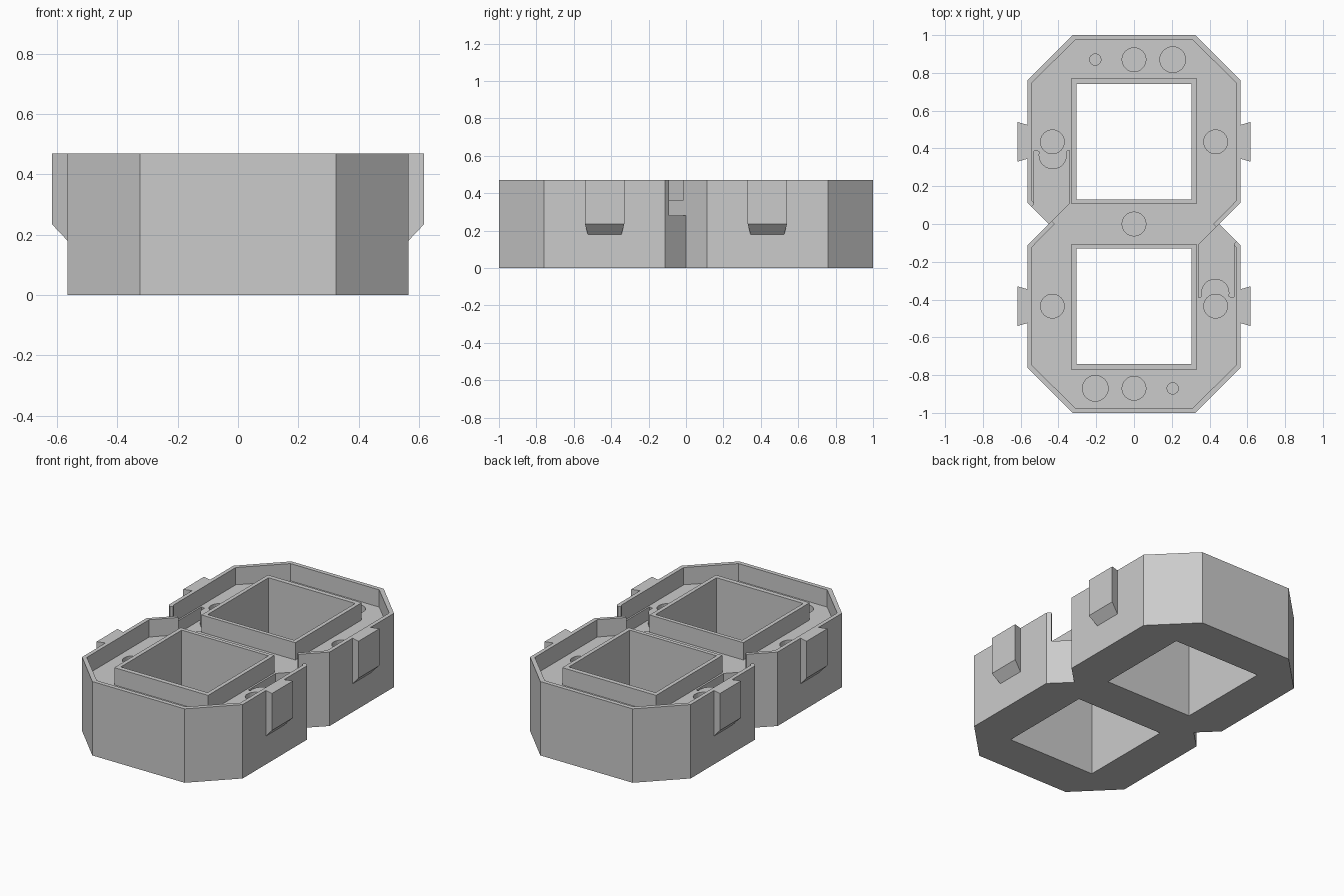
import bpy, bmesh
from math import cos, sin, radians

if "Cube" in bpy.data.objects:
    bpy.data.objects.remove(bpy.data.objects["Cube"], do_unlink=True)

TOP, FLOOR, RECESS, HOLE = 0.47, 0.36, 0.28, 0.12

grey = bpy.data.materials.new("plain grey")
grey.use_nodes = True
colour = (0.6, 0.6, 0.6, 1)
grey.diffuse_color = colour
grey.node_tree.nodes["Principled BSDF"].inputs["Base Color"].default_value = colour


def finish(bm, name):
    bmesh.ops.recalc_face_normals(bm, faces=bm.faces)
    mesh = bpy.data.meshes.new(name)
    bm.to_mesh(mesh)
    bm.free()
    mesh.materials.append(grey)
    ob = bpy.data.objects.new(name, mesh)
    bpy.context.collection.objects.link(ob)
    return ob


def prisms(name, outlines, z0, z1):
    """Upright prisms over a list of outlines, joined in one object."""
    bm = bmesh.new()
    for outline in outlines:
        face = bm.faces.new([bm.verts.new((x, y, z0)) for x, y in outline])
        new = bmesh.ops.extrude_face_region(bm, geom=[face])["geom"]
        verts = [v for v in new if isinstance(v, bmesh.types.BMVert)]
        bmesh.ops.translate(bm, verts=verts, vec=(0, 0, z1 - z0))
    return finish(bm, name)


def turned(outline):
    return [(-x, -y) for x, y in outline]


def eight(quarter):
    """Full outline from the points of the +x +y quarter, waist to end."""
    left = [(-x, y) for x, y in reversed(quarter)]
    half = quarter + left
    return half + turned(half)[1:-1]


def rect(x, y0, y1):
    return [(-x, y0), (x, y0), (x, y1), (-x, y1)]


def circle(x, y, r, n=32):
    return [(x + r * cos(radians(360 * i / n)), y + r * sin(radians(360 * i / n)))
            for i in range(n)]


def boolean(target, tool, operation):
    tool.hide_render = True
    mod = target.modifiers.new(tool.name, "BOOLEAN")
    mod.operation, mod.object, mod.solver = operation, tool, "EXACT"
    bpy.context.view_layer.objects.active = target
    bpy.ops.object.modifier_apply(modifier=mod.name)
    bpy.data.objects.remove(tool, do_unlink=True)


# Body: chamfered figure-eight tray
body = prisms("tray_body", [eight([(.45, 0), (.565, .113), (.565, .76), (.325, 1)])], 0, TOP)
channel = eight([(.42, 0), (.54, .122), (.54, .748), (.312, .973)])
boolean(body, prisms("channel", [channel], FLOOR, 1), "DIFFERENCE")

# Two square wells with raised rims
rim, well = rect(.33, .105, .772), rect(.305, .13, .742)
boolean(body, prisms("rims", [rim, turned(rim)], .2, TOP), "UNION")
boolean(body, prisms("wells", [well, turned(well)], -.1, 1), "DIFFERENCE")

# Sunken cable recesses that open through the waist, round a half-disc ledge
ledge = [(.43 + .075 * cos(radians(a)), -.365 + .075 * sin(radians(a)))
         for a in range(195, -16, -15)]
recess = ([(.342, -.388)] + ledge +
          [(.53, -.388), (.53, -.105), (.6, -.035), (.452, 0), (.342, -.11)])
boolean(body, prisms("recesses", [recess, turned(recess)], RECESS, 1), "DIFFERENCE")

# Round sockets in the floor
sockets = [circle(0, 0, .063)]
for x, y, r in [(-.205, .87, .03), (0, .87, .063), (.205, .87, .068),
                (.432, .435, .063), (-.432, .435, .063)]:
    sockets += [circle(x, y, r), circle(-x, -y, r)]
boolean(body, prisms("sockets", sockets, HOLE, 1), "DIFFERENCE")


# Dovetail tabs on both sides
def tab(name, sx, sy):
    bm = bmesh.new()
    for x, half, low in [(.565, .09, .18), (.617, .105, .235)]:
        for y in (-half, half):
            for z in (low, TOP):
                bm.verts.new((sx * x, sy * .435 + y, z))
    bmesh.ops.convex_hull(bm, input=bm.verts)
    bmesh.ops.dissolve_limit(bm, angle_limit=.01, verts=bm.verts, edges=bm.edges)
    finish(bm, name)


for sx, side in [(1, "left"), (-1, "right")]:
    for sy, end in [(-1, "front"), (1, "back")]:
        tab(f"{end}_{side}_tab", sx, sy)
